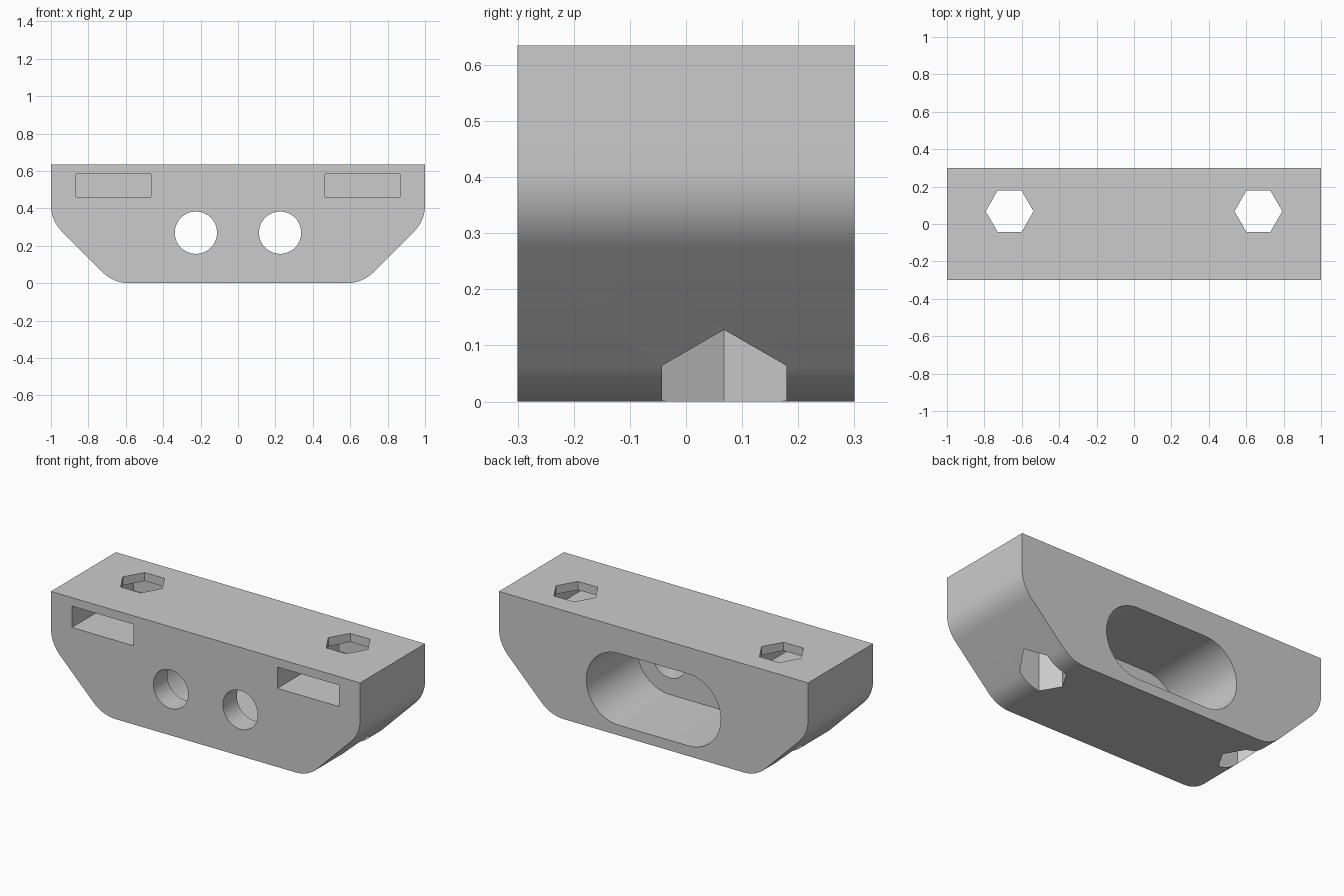
import bpy, bmesh
from math import sin, cos, tan, pi
from mathutils import Vector

HEIGHT, HALF_DEPTH = 0.635, 0.3

if "Cube" in bpy.data.objects:
    bpy.data.objects.remove(bpy.data.objects["Cube"])

grey = bpy.data.materials.new("plain_grey")
grey.use_nodes = True
colour = (0.6, 0.6, 0.6, 1)
grey.diffuse_color = colour
grey.node_tree.nodes["Principled BSDF"].inputs["Base Color"].default_value = colour


def arc(cx, cz, r, start, end, steps):
    """Points along an arc, angles in degrees."""
    angles = [(start + (end - start) * i / steps) * pi / 180 for i in range(steps + 1)]
    return [(cx + r * cos(a), cz + r * sin(a)) for a in angles]


def prism(name, points, start, end, axis="Y"):
    """Extrude a closed outline along Y (outline in xz) or Z (outline in xy)."""
    bm = bmesh.new()
    place = (lambda p: (p[0], start, p[1])) if axis == "Y" else (lambda p: (p[0], p[1], start))
    face = bm.faces.new([bm.verts.new(place(p)) for p in points])
    ext = bmesh.ops.extrude_face_region(bm, geom=[face])
    shift = Vector((0, end - start, 0) if axis == "Y" else (0, 0, end - start))
    bmesh.ops.translate(bm, vec=shift, verts=[v for v in ext["geom"] if isinstance(v, bmesh.types.BMVert)])
    bmesh.ops.recalc_face_normals(bm, faces=bm.faces)
    mesh = bpy.data.meshes.new(name)
    bm.to_mesh(mesh)
    bm.free()
    mesh.materials.append(grey)
    obj = bpy.data.objects.new(name, mesh)
    bpy.context.collection.objects.link(obj)
    return obj


# Block with rounded 45 degree lower corners
r = 0.2
t = r * tan(pi / 8)
chamfer = 0.335
right_half = (arc(1 - chamfer - t, r, r, -90, -45, 12)
              + arc(1 - r, chamfer + t, r, -45, 0, 12)
              + [(1, HEIGHT)])
block = prism("mounting_block", right_half + [(-x, z) for x, z in reversed(right_half)],
              -HALF_DEPTH, HALF_DEPTH)

# Rounded pocket in the back
hole_x, hole_z = 0.225, 0.27
pocket = arc(hole_x, hole_z, 0.21, -90, 90, 32) + arc(-hole_x, hole_z, 0.21, 90, 270, 32)
cutters = [prism("back_pocket_cutter", pocket, -0.17, 0.4)]

for side, word in ((1, "left"), (-1, "right")):
    # Round bolt hole through the front wall
    circle = arc(side * hole_x, hole_z, 0.113, 0, 360, 64)[:-1]
    cutters.append(prism(word + "_bolt_hole_cutter", circle, -0.4, 0))
    # Upright hexagonal hole
    x = side * 0.665
    hexagon = arc(x, 0.068, 0.128, 0, 360, 6)[:-1]
    cutters.append(prism(word + "_hex_hole_cutter", hexagon, -0.1, 0.8, "Z"))
    # Flat slot entering from the front
    slot = [(x - 0.2, 0.46), (x + 0.2, 0.46), (x + 0.2, 0.585), (x - 0.2, 0.585)]
    cutters.append(prism(word + "_slot_cutter", slot, -0.4, 0.268))

# Cut everything out of the block
bpy.context.view_layer.objects.active = block
for cutter in cutters:
    mod = block.modifiers.new(cutter.name, "BOOLEAN")
    mod.operation, mod.solver, mod.object = "DIFFERENCE", "EXACT", cutter
    bpy.ops.object.modifier_apply(modifier=mod.name)
for cutter in cutters:
    bpy.data.objects.remove(cutter)

bpy.ops.object.select_all(action="DESELECT")
block.select_set(True)
bpy.ops.object.shade_smooth_by_angle(angle=pi / 6)
